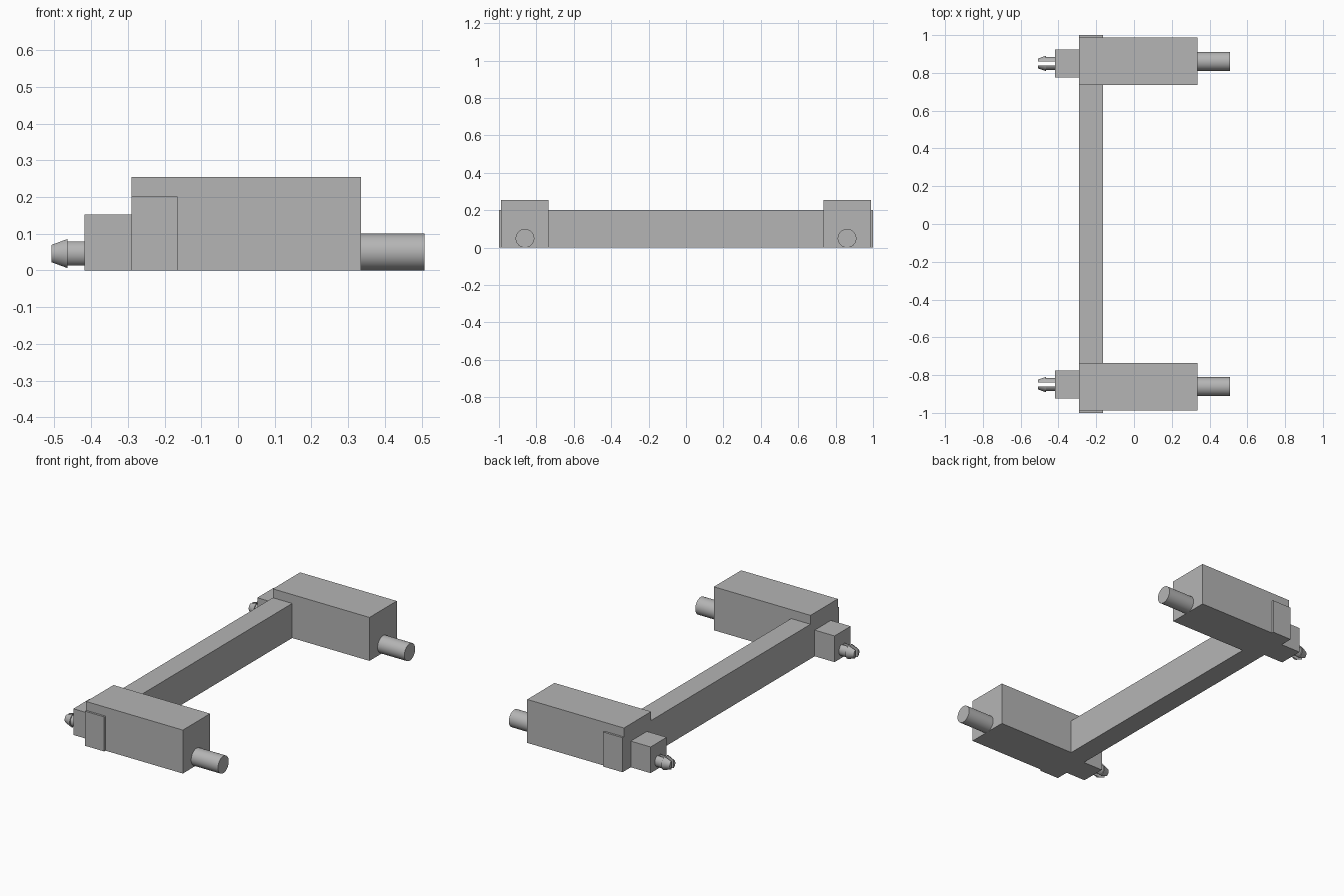
import bpy, bmesh, math
from mathutils import Vector

cube = bpy.data.objects.get("Cube")
if cube:
    bpy.data.objects.remove(cube, do_unlink=True)

GREY = (0.46, 0.46, 0.46, 1)
mat = bpy.data.materials.new("plain grey")
mat.use_nodes = True
mat.diffuse_color = GREY
mat.node_tree.nodes["Principled BSDF"].inputs["Base Color"].default_value = GREY


def finish(bm, name, smooth=False):
    bmesh.ops.recalc_face_normals(bm, faces=bm.faces[:])
    mesh = bpy.data.meshes.new(name)
    bm.to_mesh(mesh)
    bm.free()
    mesh.materials.append(mat)
    obj = bpy.data.objects.new(name, mesh)
    bpy.context.collection.objects.link(obj)
    if smooth:
        bpy.ops.object.select_all(action='DESELECT')
        obj.select_set(True)
        bpy.context.view_layer.objects.active = obj
        bpy.ops.object.shade_smooth_by_angle(angle=math.radians(25))
    return obj


def box(name, x, y, z):
    bm = bmesh.new()
    bmesh.ops.create_cube(bm, size=1)
    for v in bm.verts:
        v.co = [lo + (c + 0.5) * (hi - lo) for c, (lo, hi) in zip(v.co, (x, y, z))]
    return finish(bm, name)


def lathe_x(profile, y, z, segments=48):
    """Closed solid turned about a line along x; profile holds (x, radius)."""
    bm = bmesh.new()
    rings = []
    for x, r in profile:
        angles = [math.tau * i / segments for i in range(segments)]
        rings.append([bm.verts.new((x, y + r * math.cos(a), z + r * math.sin(a)))
                      for a in angles])
    for a, b in zip(rings, rings[1:]):
        for i in range(segments):
            j = (i + 1) % segments
            bm.faces.new((a[i], a[j], b[j], b[i]))
    bm.faces.new(rings[0])
    bm.faces.new(rings[-1])
    return bm


# Long beam joining both ends
box("cross_beam", (-0.29, -0.165), (-1, 1), (0, 0.202))

PIN = [(-0.418, 0.035), (-0.465, 0.035), (-0.465, 0.041), (-0.508, 0.026)]
PIN_Y, SLOT = 0.85, 0.011

for side, label in ((-1, "front"), (1, "back")):
    def span(lo, hi):
        return sorted((side * lo, side * hi))

    box(label + "_arm", (-0.29, 0.335), span(0.736, 0.988), (0, 0.254))
    box(label + "_pin_block", (-0.418, -0.29), span(0.775, 0.924), (0, 0.153))

    # Round peg on the +x end
    peg = lathe_x([(0.335, 0.05), (0.508, 0.05)], side * 0.861, 0.05)
    finish(peg, label + "_peg", True)

    # Barbed snap pin split into two prongs by a vertical slot
    for half, half_name in ((-1, "a"), (1, "b")):
        bm = lathe_x(PIN, side * PIN_Y, 0.046)
        cut = bmesh.ops.bisect_plane(
            bm, geom=bm.verts[:] + bm.edges[:] + bm.faces[:],
            plane_co=Vector((0, side * PIN_Y + half * SLOT, 0)),
            plane_no=Vector((0, half, 0)), clear_inner=True)
        edges = [e for e in cut["geom_cut"] if isinstance(e, bmesh.types.BMEdge)]
        bmesh.ops.edgeloop_fill(bm, edges=edges)
        finish(bm, label + "_snap_prong_" + half_name, True)
